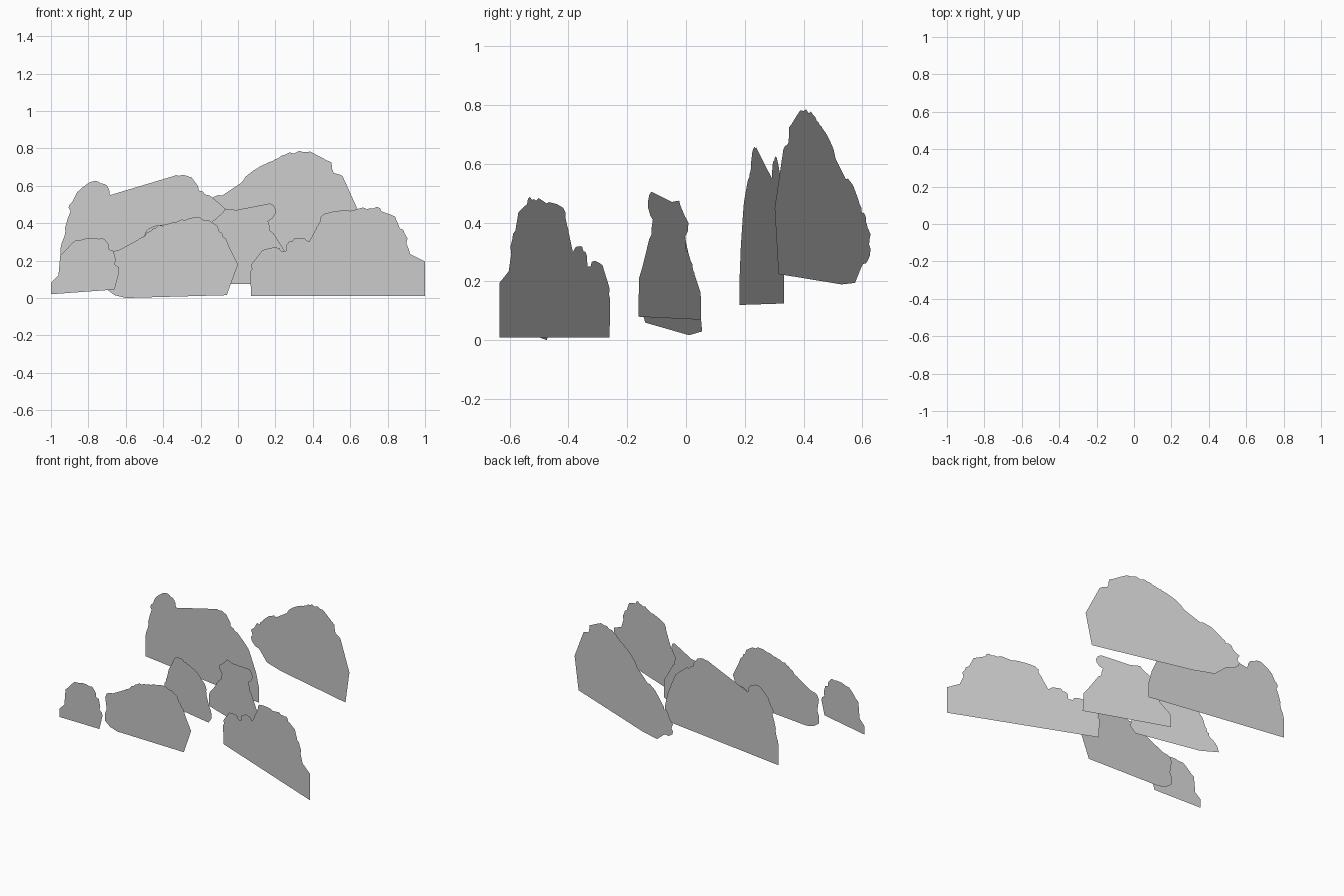
import bpy, bmesh, math, random

random.seed(4)


def leafy(crown, step=0.045, depth=0.012):
    """Break a left-to-right crown line into small leaf tips."""
    out = [crown[0]]
    for (x0, z0), (x1, z1) in zip(crown, crown[1:]):
        dx, dz = x1 - x0, z1 - z0
        length = math.hypot(dx, dz)
        n = max(1, round(length / step))
        for i in range(n):
            t = (i + 0.55) / n
            push = depth * random.uniform(0.3, 1.0) * min(1, length / n / step)
            out.append((x0 + dx * t - dz / length * push,
                        z0 + dz * t + dx / length * push))
            out.append((x0 + dx * (i + 1) / n, z0 + dz * (i + 1) / n))
    return out


def bush(name, start, end, foot_left, crown, foot_right):
    """Flat upright card: outline in x, z; start and end give its plan line."""
    slope = (end[1] - start[1]) / (end[0] - start[0])
    outline = foot_left + leafy(crown) + foot_right
    bm = bmesh.new()
    verts = [bm.verts.new((x, start[1] + slope * (x - start[0]), z))
             for x, z in reversed(outline)]
    face = bm.faces.new(verts)
    bmesh.ops.triangulate(bm, faces=[face])
    mesh = bpy.data.meshes.new(name)
    bm.to_mesh(mesh)
    bm.free()
    obj = bpy.data.objects.new(name, mesh)
    bpy.context.collection.objects.link(obj)


# Tall bush at the back right
bush("back_right_bush", (-0.30, 0.615), (0.64, 0.305),
     [(-0.04, 0.19), (-0.18, 0.195)],
     [(-0.22, 0.25), (-0.31, 0.27), (-0.34, 0.31), (-0.31, 0.33), (-0.34, 0.36),
      (-0.28, 0.39), (-0.29, 0.42), (-0.25, 0.43), (-0.23, 0.46), (-0.18, 0.50),
      (-0.13, 0.54), (-0.04, 0.555), (0.01, 0.60), (0.06, 0.655), (0.15, 0.71),
      (0.25, 0.765), (0.35, 0.78), (0.41, 0.765), (0.44, 0.74), (0.50, 0.725),
      (0.49, 0.665), (0.56, 0.65), (0.56, 0.575), (0.59, 0.50)],
     [(0.65, 0.45), (0.61, 0.225)])

# Two-humped bush at the back left
bush("back_left_bush", (-0.96, 0.335), (0.02, 0.185),
     [(-0.95, 0.125)],
     [(-0.95, 0.26), (-0.92, 0.31), (-0.92, 0.39), (-0.89, 0.43), (-0.90, 0.50),
      (-0.87, 0.51), (-0.86, 0.565), (-0.81, 0.595), (-0.77, 0.625), (-0.70, 0.60),
      (-0.69, 0.56), (-0.71, 0.53), (-0.66, 0.515), (-0.60, 0.535), (-0.55, 0.50),
      (-0.52, 0.47), (-0.49, 0.52), (-0.44, 0.53), (-0.43, 0.58), (-0.37, 0.605),
      (-0.35, 0.65), (-0.28, 0.655), (-0.23, 0.62), (-0.21, 0.575), (-0.14, 0.53),
      (-0.08, 0.48), (-0.03, 0.41)],
     [(0.01, 0.32), (0.035, 0.22), (0.035, 0.12)])

# Small bush in the middle left, hidden from the front
bush("middle_left_bush", (-0.65, 0.055), (-0.10, -0.15),
     [(-0.53, 0.017), (-0.65, 0.03)],
     [(-0.64, 0.07), (-0.59, 0.13), (-0.56, 0.20), (-0.54, 0.27), (-0.50, 0.32),
      (-0.48, 0.37), (-0.42, 0.39), (-0.35, 0.37), (-0.27, 0.36), (-0.20, 0.33),
      (-0.16, 0.30), (-0.16, 0.22), (-0.12, 0.17), (-0.10, 0.10)],
     [(-0.13, 0.06)])

# Tufted bush in the middle right
bush("middle_right_bush", (-0.27, 0.055), (0.28, -0.16),
     [(-0.26, 0.07)],
     [(-0.26, 0.14), (-0.21, 0.21), (-0.17, 0.27), (-0.13, 0.31), (-0.12, 0.35),
      (-0.15, 0.40), (-0.09, 0.43), (-0.07, 0.475), (0.0, 0.46), (0.06, 0.47),
      (0.13, 0.455), (0.15, 0.495), (0.19, 0.495), (0.20, 0.45), (0.16, 0.41),
      (0.17, 0.36), (0.20, 0.33), (0.20, 0.28), (0.25, 0.25)],
     [(0.28, 0.21), (0.285, 0.08)])

# Low wide bush at the front centre
bush("front_centre_bush", (-0.65, -0.47), (-0.10, -0.51),
     [(-0.60, 0.0), (-0.66, 0.015), (-0.70, 0.045)],
     [(-0.70, 0.10), (-0.67, 0.15), (-0.70, 0.21), (-0.67, 0.25), (-0.61, 0.25),
      (-0.55, 0.29), (-0.50, 0.33), (-0.44, 0.375), (-0.33, 0.405), (-0.23, 0.43),
      (-0.14, 0.405), (-0.10, 0.355), (-0.06, 0.30), (-0.04, 0.24)],
     [(0.0, 0.18), (-0.06, 0.015)])

# Small bush at the front left corner
bush("front_left_bush", (-1.0, -0.54), (-0.60, -0.595),
     [(-1.0, 0.02), (-1.0, 0.08)],
     [(-0.96, 0.12), (-0.94, 0.18), (-0.95, 0.23), (-0.91, 0.25), (-0.90, 0.28),
      (-0.84, 0.31), (-0.78, 0.32), (-0.71, 0.31), (-0.69, 0.26), (-0.66, 0.23),
      (-0.66, 0.18), (-0.635, 0.14)],
     [(-0.66, 0.045)])

# Long bush at the front right with a broken left end
bush("front_right_bush", (0.07, -0.26), (1.0, -0.635),
     [(0.07, 0.01)],
     [(0.07, 0.12), (0.08, 0.19), (0.12, 0.21), (0.13, 0.255), (0.17, 0.26),
      (0.20, 0.27), (0.23, 0.25), (0.24, 0.20), (0.27, 0.23), (0.26, 0.285),
      (0.32, 0.32), (0.38, 0.30), (0.39, 0.26), (0.38, 0.22), (0.42, 0.23),
      (0.40, 0.29), (0.42, 0.35), (0.44, 0.40), (0.46, 0.45), (0.53, 0.455),
      (0.60, 0.465), (0.69, 0.475), (0.76, 0.48), (0.76, 0.45), (0.84, 0.435),
      (0.84, 0.40), (0.89, 0.345), (0.91, 0.24)],
     [(1.0, 0.195), (1.0, 0.01)])
